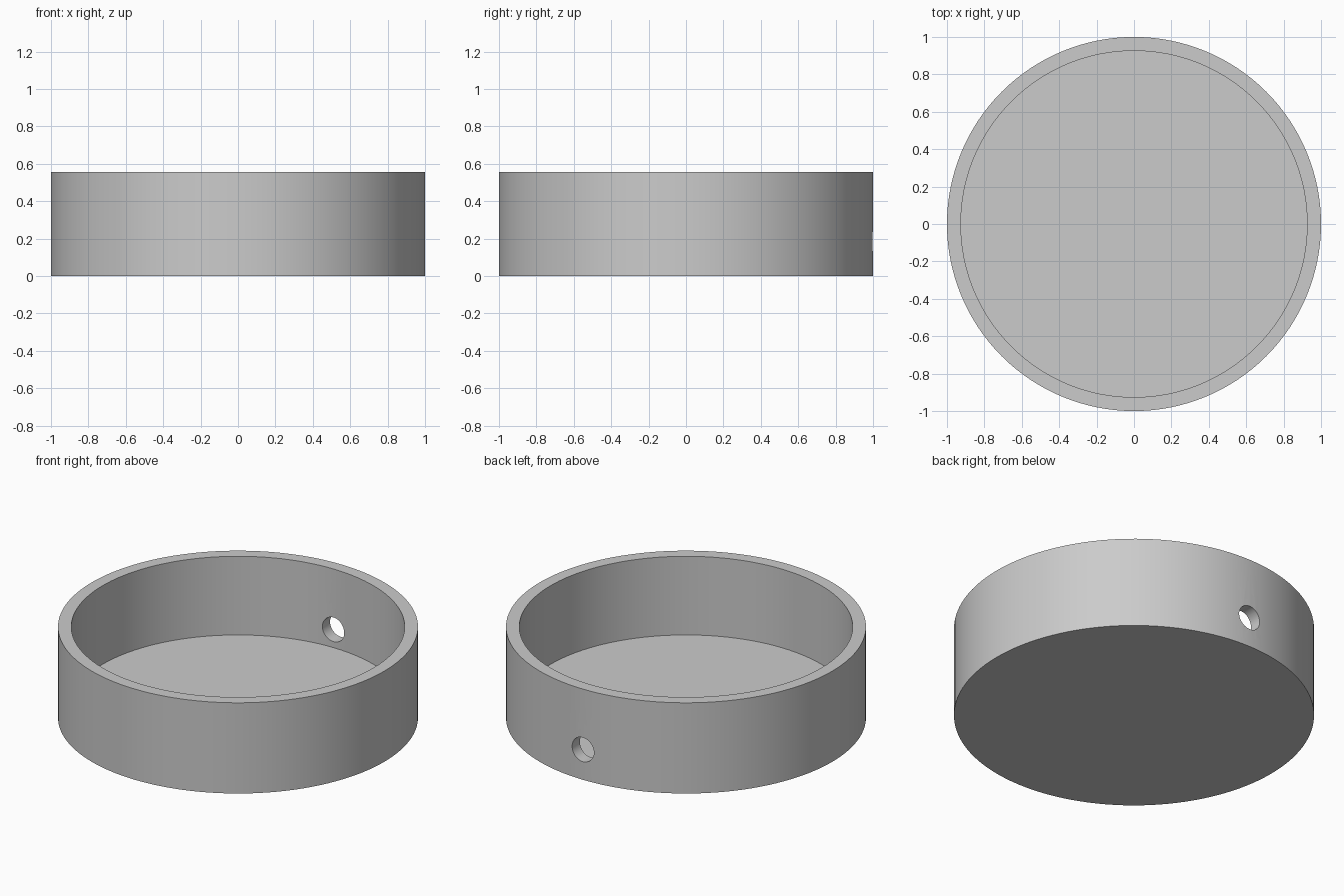
import bpy
import bmesh
from math import radians
from mathutils import Matrix, Vector

OUTER, INNER = 1.0, 0.926
HEIGHT, FLOOR = 0.556, 0.074
HOLE_RADIUS, HOLE_Z = 0.074, 0.185

default_cube = bpy.data.objects.get("Cube")
if default_cube:
    bpy.data.objects.remove(default_cube, do_unlink=True)

# Single grey material
grey = bpy.data.materials.new("plain_grey")
grey.use_nodes = True
colour = (0.6, 0.6, 0.6, 1)
grey.diffuse_color = colour
grey.node_tree.nodes["Principled BSDF"].inputs["Base Color"].default_value = colour


def add_object(name, bm):
    mesh = bpy.data.meshes.new(name)
    bm.to_mesh(mesh)
    bm.free()
    mesh.materials.append(grey)
    obj = bpy.data.objects.new(name, mesh)
    bpy.context.collection.objects.link(obj)
    return obj


def add_cylinder(bm, radius, depth, segments, matrix):
    bmesh.ops.create_cone(bm, cap_ends=True, segments=segments, radius1=radius,
                          radius2=radius, depth=depth, matrix=matrix)


# Round tray: cylinder whose top is inset to a rim and sunk to the floor
bm = bmesh.new()
add_cylinder(bm, OUTER, HEIGHT, 128, Matrix.Translation((0, 0, HEIGHT / 2)))
top = max(bm.faces, key=lambda f: f.calc_center_median().z)
cavity = bmesh.ops.extrude_discrete_faces(bm, faces=[top])["faces"][0]
for v in cavity.verts:
    v.co.xy *= INNER / OUTER
rim_loops = [e for e in bm.edges if e.is_boundary]
bmesh.ops.bridge_loops(bm, edges=rim_loops)
walls = bmesh.ops.extrude_face_region(bm, geom=[cavity])
bmesh.ops.translate(bm, vec=Vector((0, 0, FLOOR - HEIGHT)),
                    verts=[g for g in walls["geom"] if isinstance(g, bmesh.types.BMVert)])
if cavity.is_valid:
    bmesh.ops.delete(bm, geom=[cavity], context="FACES_ONLY")
bmesh.ops.recalc_face_normals(bm, faces=bm.faces)
tray = add_object("round_tray", bm)

# Round hole through the back wall
bm = bmesh.new()
add_cylinder(bm, HOLE_RADIUS, 0.4, 48,
             Matrix.Translation((0, 1, HOLE_Z)) @ Matrix.Rotation(radians(90), 4, "X"))
cutter = add_object("hole_cutter", bm)
cutter.hide_render = True

cut = tray.modifiers.new("back_hole", "BOOLEAN")
cut.operation = "DIFFERENCE"
cut.solver = "EXACT"
cut.object = cutter

bpy.ops.object.select_all(action="DESELECT")
tray.select_set(True)
bpy.context.view_layer.objects.active = tray
bpy.ops.object.modifier_apply(modifier=cut.name)
bpy.data.objects.remove(cutter, do_unlink=True)
bpy.ops.object.shade_smooth_by_angle(angle=radians(30))
